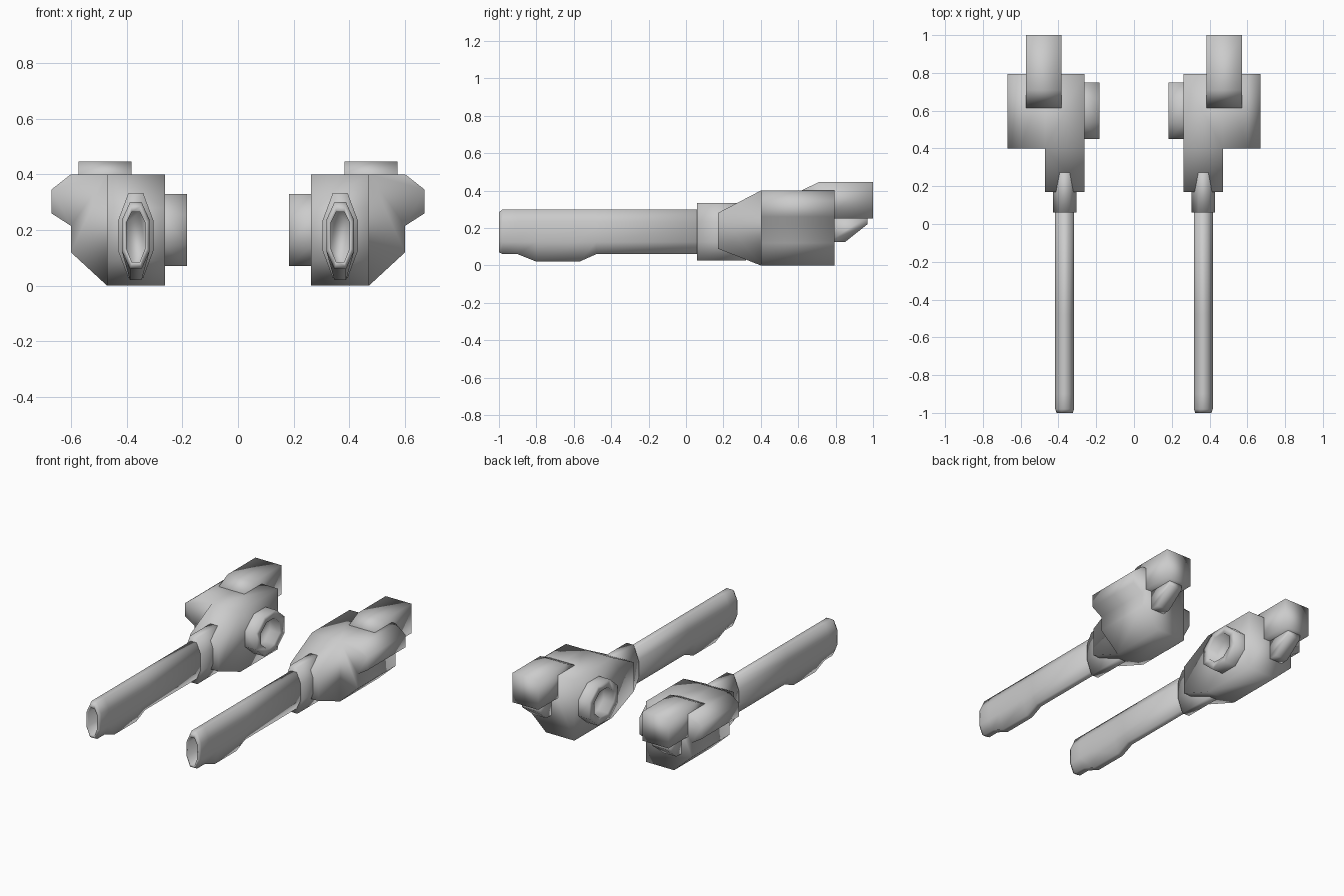
import bpy, bmesh, math
from mathutils import Vector

if "Cube" in bpy.data.objects:
    bpy.data.objects.remove(bpy.data.objects["Cube"])


def finish(name, bm):
    """Turn a bmesh of the right-hand part into a smooth object mirrored over x = 0."""
    bmesh.ops.recalc_face_normals(bm, faces=bm.faces)
    mesh = bpy.data.meshes.new(name)
    bm.to_mesh(mesh)
    bm.free()
    mesh.polygons.foreach_set("use_smooth", [True] * len(mesh.polygons))
    obj = bpy.data.objects.new(name, mesh)
    bpy.context.collection.objects.link(obj)
    mod = obj.modifiers.new("Mirror", "MIRROR")
    mod.use_axis = (True, False, False)
    mod.use_mirror_merge = False
    return obj


def loft(rings, cap_start=True, cap_end=True):
    """Bridge closed rings of points into a skin."""
    bm = bmesh.new()
    loops = [[bm.verts.new(p) for p in r] for r in rings]
    n = len(loops[0])
    for a, b in zip(loops, loops[1:]):
        for i in range(n):
            j = (i + 1) % n
            bm.faces.new((a[i], a[j], b[j], b[i]))
    if cap_start:
        bm.faces.new(loops[0])
    if cap_end:
        bm.faces.new(loops[-1])
    return bm


def side_prism(name, profile, x0, x1):
    """Extrude a (y, z) profile across x."""
    return finish(name, loft([[(x, y, z) for y, z in profile] for x in (x0, x1)]))


def tall_octagon(y, w, top, bottom, mid=0.055, cx=0.367, cz=0.18):
    half = [(0.42 * w, top), (w, cz + mid), (w, cz - mid), (0.42 * w, bottom)]
    pts = half + [(-x, z) for x, z in reversed(half)]
    return [(cx + x, y, z) for x, z in pts]


# Body: cross-section prism, with the inner column pulled forward to a taper
section = [(0.262, 0), (0.47, 0), (0.60, 0.12), (0.60, 0.215), (0.67, 0.26),
           (0.67, 0.345), (0.60, 0.40), (0.262, 0.40)]
bm = loft([[(x, y, z) for x, z in section] for y in (0.40, 0.795)])
bmesh.ops.bisect_plane(bm, geom=bm.verts[:] + bm.edges[:] + bm.faces[:], dist=1e-4,
                       plane_co=(0.47, 0, 0), plane_no=(1, 0, 0))
front = [f for f in bm.faces if all(abs(v.co.y - 0.40) < 1e-4 and v.co.x < 0.4701
                                    for v in f.verts)]
new = bmesh.ops.extrude_face_region(bm, geom=front)
bmesh.ops.delete(bm, geom=[f for f in front if f.is_valid], context="FACES_ONLY")
for v in new["geom"]:
    if isinstance(v, bmesh.types.BMVert):
        v.co.y = 0.17
        v.co.z = 0.28 if v.co.z > 0.2 else 0.09
finish("body", bm)

# Barrel with swollen underside and a recessed bore
barrel = [tall_octagon(0.22, 0.05, 0.30, 0.06)]
for y, bottom in [(-0.48, 0.06), (-0.57, 0.02), (-0.80, 0.02), (-0.90, 0.06), (-0.98, 0.06)]:
    barrel.append(tall_octagon(y, 0.05, 0.30, bottom))
barrel += [tall_octagon(-1.0, 0.043, 0.285, 0.07, 0.05),
           tall_octagon(-1.0, 0.034, 0.265, 0.085, 0.045),
           tall_octagon(-0.85, 0.034, 0.265, 0.085, 0.045)]
finish("barrel", loft(barrel))

# Collar where the barrel meets the body
finish("collar", loft([tall_octagon(y, 0.063, 0.333, 0.027) for y in (0.06, 0.32)]))

# Rear top block and the wedge under it
side_prism("rear_block", [(0.615, 0.40), (0.71, 0.445), (1.0, 0.445), (1.0, 0.25),
                          (0.74, 0.25)], 0.383, 0.572)
side_prism("rear_wedge", [(0.76, 0.26), (0.97, 0.26), (0.97, 0.22), (0.85, 0.125),
                          (0.76, 0.125)], 0.43, 0.525)


# Octagonal socket ring on the inner side
def ring(x, s):
    r = s / math.cos(math.pi / 8)
    return [(x, 0.60 + 0.15 * r * math.cos(a), 0.20 + 0.13 * r * math.sin(a))
            for a in (math.pi / 8 + i * math.pi / 4 for i in range(8))]


finish("socket_ring", loft([ring(0.27, 1), ring(0.183, 1), ring(0.183, 0.66), ring(0.255, 0.66)],
                           cap_start=False))
